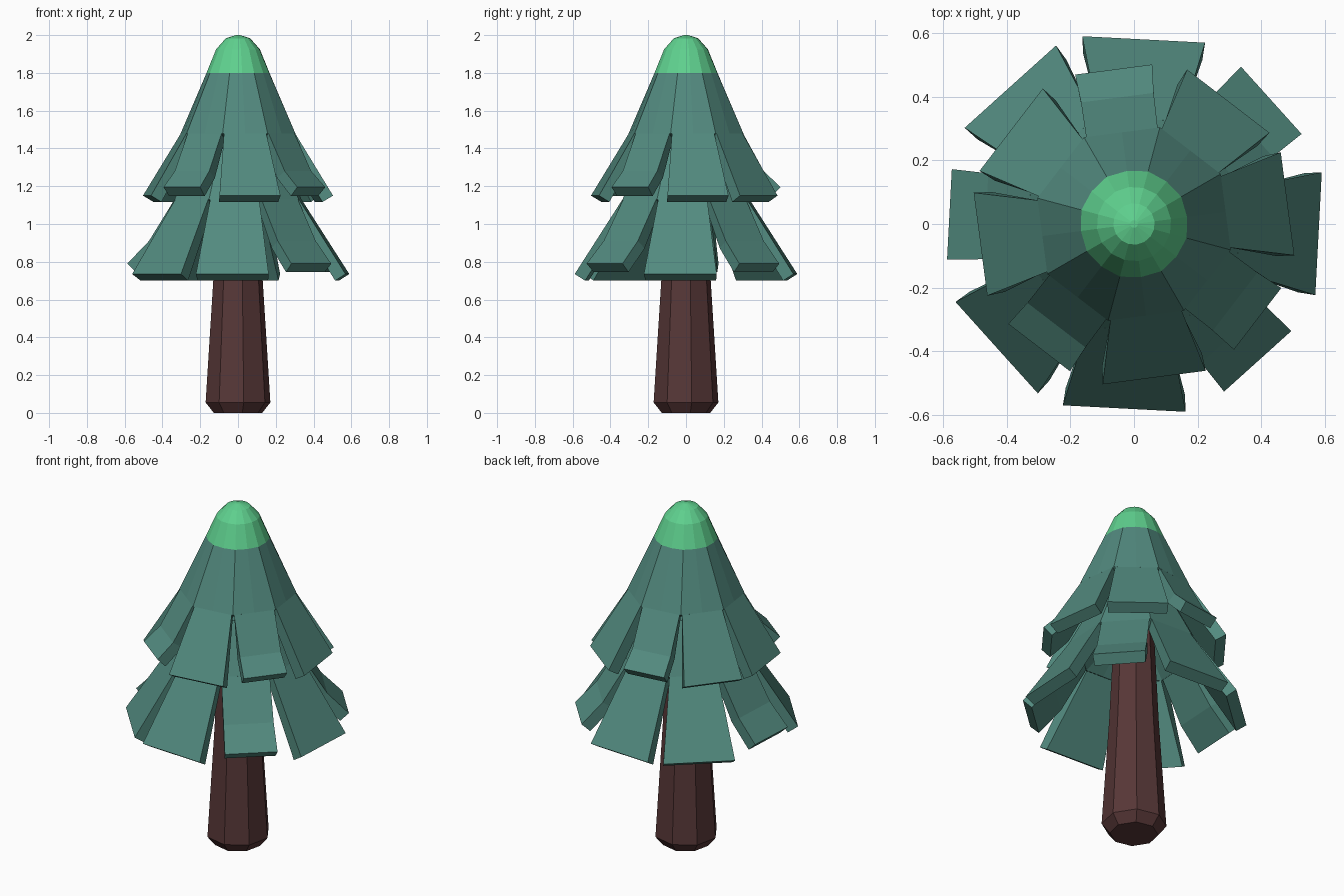
import bpy, bmesh, math
from mathutils import Vector

if "Cube" in bpy.data.objects:
    bpy.data.objects.remove(bpy.data.objects["Cube"])


def material(name, rgb):
    m = bpy.data.materials.new(name)
    m.diffuse_color = (*rgb, 1)
    m.use_nodes = True
    m.node_tree.nodes["Principled BSDF"].inputs["Base Color"].default_value = m.diffuse_color
    return m


GREEN = material("teal needles", (0.085, 0.255, 0.212))
TIP = material("bright tip", (0.115, 0.64, 0.275))
BARK = material("dark bark", (0.095, 0.038, 0.038))


def finish(bm, name, *mats):
    bmesh.ops.recalc_face_normals(bm, faces=bm.faces)
    me = bpy.data.meshes.new(name)
    bm.to_mesh(me)
    bm.free()
    for m in mats:
        me.materials.append(m)
    ob = bpy.data.objects.new(name, me)
    bpy.context.collection.objects.link(ob)
    return ob


def lathe(name, profile, sides, phase, *mats, tip_z=None):
    """Rings of (corner radius, z, middle radius); closed at both ends."""
    bm = bmesh.new()
    rings = []
    for r, z, rm in profile:
        ring = []
        for i in range(sides):
            a = math.radians(phase) + math.tau * i / sides
            rad = rm if i % 2 else r
            ring.append(bm.verts.new((rad * math.cos(a), rad * math.sin(a), z)))
        rings.append(ring)
    for a, b in zip(rings, rings[1:]):
        for i in range(sides):
            j = (i + 1) % sides
            bm.faces.new((a[i], a[j], b[j], b[i]))
    bm.faces.new(rings[0])
    bm.faces.new(rings[-1])
    if tip_z:
        for f in bm.faces:
            f.material_index = int(f.calc_center_median().z > tip_z)
    return finish(bm, name, *mats)


def branch(name, sections, angle, thick=0.065):
    """Slanted slab following (radius, z, half width) sections."""
    bm = bmesh.new()
    a = math.radians(angle)
    out, side = Vector((math.cos(a), math.sin(a), 0)), Vector((-math.sin(a), math.cos(a), 0))
    loops = []
    n = len(sections)
    for i, (r, z, w) in enumerate(sections):
        p, q = sections[max(i - 1, 0)], sections[min(i + 1, n - 1)]
        d = Vector((q[0] - p[0], q[1] - p[1])).normalized()
        ri, zi = r + d.y * thick, z - d.x * thick   # inner side
        wi = w * (ri / r if i == 0 else 0.97)
        pts = [(r, z, w), (r, z, -w), (ri, zi, -wi), (ri, zi, wi)]
        loops.append([bm.verts.new(out * pr + side * pw + Vector((0, 0, pz)))
                      for pr, pz, pw in pts])
    for u, v in zip(loops, loops[1:]):
        for i in range(4):
            j = (i + 1) % 4
            bm.faces.new((u[i], u[j], v[j], v[i]))
    bm.faces.new(loops[0])
    bm.faces.new(loops[-1])
    finish(bm, name, GREEN)


def tier(name, wide, narrow, offset, pattern):
    for k, kind in enumerate(pattern):
        branch(f"{name}_branch_{k + 1}", wide if kind == "W" else narrow, offset + 45 * k)


# trunk
lathe("trunk", [(0.13, 0, 0.13), (0.174, 0.055, 0.174), (0.133, 0.7, 0.133),
                (0.105, 1.3, 0.105)], 8, 10, BARK)

# crown cone with bright rounded tip, hollow underneath
C = math.cos(math.pi / 8)
lathe("crown", [(0.1, 1.62, 0.1), (0.255, 1.445, 0.255 * C), (0.314, 1.48, 0.314 * C),
                (0.171, 1.8, 0.168), (0.117, 1.925, 0.117), (0.065, 1.983, 0.065),
                (0.012, 2.0, 0.012)], 16, 7.5 + 22.5, GREEN, TIP, tip_z=1.8)

# lower cone, mostly hidden below the upper branches
lathe("lower_crown", [(0.1, 1.26, 0.1), (0.295, 1.095, 0.295 * C), (0.357, 1.13, 0.357 * C),
                      (0.22, 1.4, 0.22 * C)], 16, -3 + 22.5, GREEN)

# branches, counter-clockwise from the right
tier("upper", [(0.29, 1.48, 0.113), (0.486, 1.15, 0.163)],
     [(0.29, 1.48, 0.113), (0.40, 1.28, 0.115), (0.489, 1.195, 0.122)], 7.5, "WWNWWNWN")
tier("lower", [(0.33, 1.13, 0.13), (0.58, 0.735, 0.193)],
     [(0.33, 1.13, 0.13), (0.465, 0.91, 0.135), (0.58, 0.79, 0.142)], -3, "WNWWNWWN")
